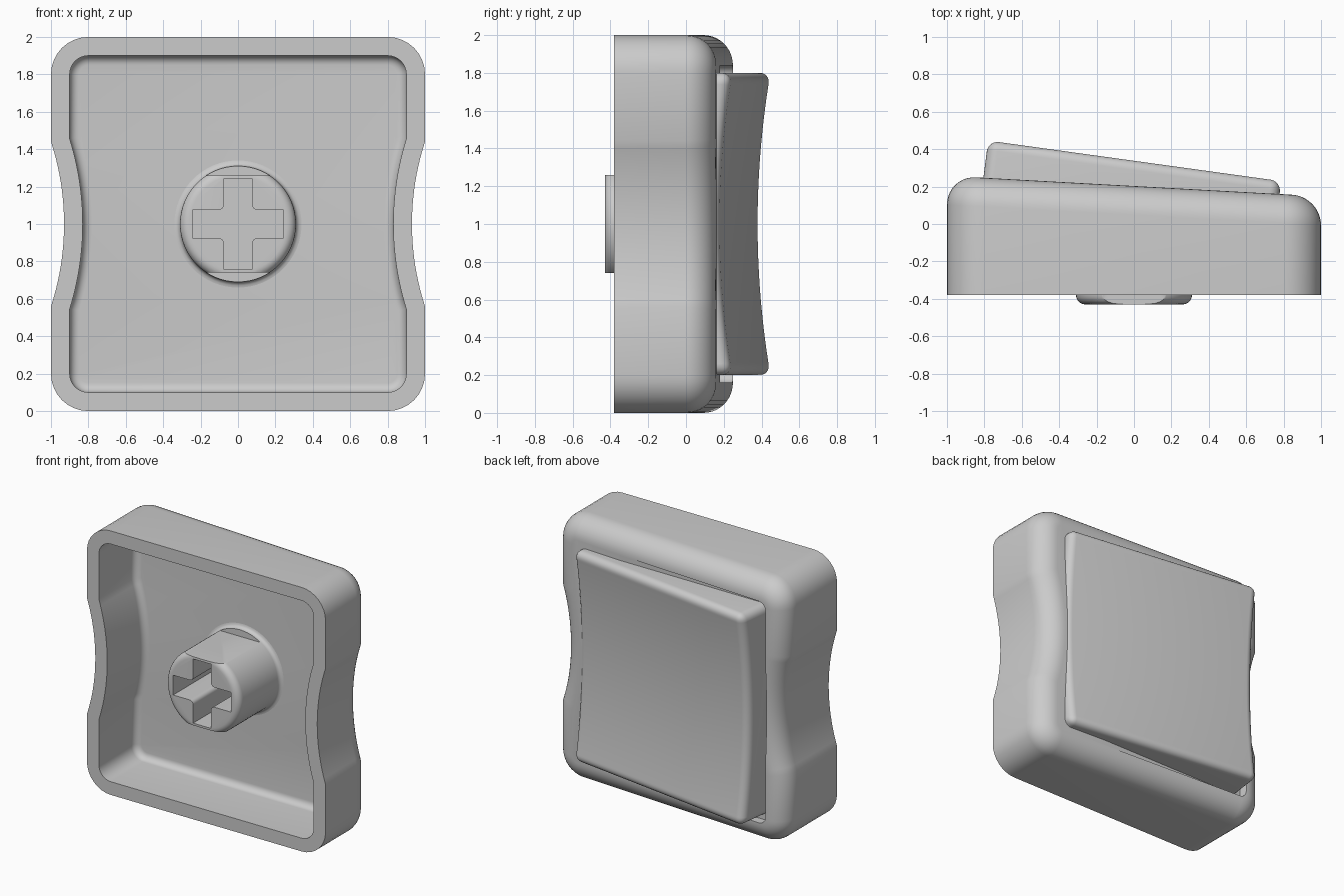
import bpy, bmesh, math
from math import sin, cos, pi, sqrt

if "Cube" in bpy.data.objects:
    bpy.data.objects.remove(bpy.data.objects["Cube"], do_unlink=True)

grey = bpy.data.materials.new("light_grey_plastic")
grey.use_nodes = True
GREY = (0.6, 0.6, 0.6, 1)
grey.diffuse_color = GREY
grey.node_tree.nodes["Principled BSDF"].inputs["Base Color"].default_value = GREY


def finish(bm, name):
    bmesh.ops.recalc_face_normals(bm, faces=bm.faces)
    mesh = bpy.data.meshes.new(name)
    bm.to_mesh(mesh)
    bm.free()
    mesh.materials.append(grey)
    obj = bpy.data.objects.new(name, mesh)
    bpy.context.collection.objects.link(obj)
    return obj


def select(obj):
    bpy.ops.object.select_all(action='DESELECT')
    obj.select_set(True)
    bpy.context.view_layer.objects.active = obj


def smooth(obj):
    select(obj)
    bpy.ops.object.shade_smooth_by_angle(angle=math.radians(32))


def loft(rings, name):
    """Join equal-length loops of points and cap both ends."""
    bm = bmesh.new()
    loops = [[bm.verts.new(p) for p in ring] for ring in rings]
    n = len(loops[0])
    for a, b in zip(loops, loops[1:]):
        for k in range(n):
            bm.faces.new((a[k], a[(k + 1) % n], b[(k + 1) % n], b[k]))
    bm.faces.new(loops[0])
    bm.faces.new(loops[-1])
    return finish(bm, name)


def prism(points, y0, y1, name):
    return loft([[(x, y, z) for x, z in points] for y in (y0, y1)], name)


def cut(obj, cutter):
    mod = obj.modifiers.new("cut", 'BOOLEAN')
    mod.operation, mod.solver, mod.object = 'DIFFERENCE', 'EXACT', cutter
    select(obj)
    bpy.ops.object.modifier_apply(modifier=mod.name)
    bpy.data.objects.remove(cutter, do_unlink=True)


def rounded_corners(half, r, steps=8):
    """Four arcs of a rounded square centred on z = 1, anticlockwise from +x +z."""
    c = half - r
    return [[(sx * c + r * cos(q * pi / 2 + t * pi / 2 / steps),
              1 + sz * c + r * sin(q * pi / 2 + t * pi / 2 / steps))
             for t in range(steps + 1)]
            for q, (sx, sz) in enumerate(((1, 1), (-1, 1), (-1, -1), (1, -1)))]


def body_outline(inset):
    """Rounded square with a shallow concave waist on both sides."""
    a, b, c, d = rounded_corners(1 - inset, max(0.2 - inset, 0.02))
    radius, centre = 1.42 + inset, 2.35
    h = math.asin(sqrt(radius ** 2 - (1.35 + inset) ** 2) / radius)
    angles = [h - 2 * h * k / 20 for k in range(21)]
    waist = [(centre - radius * cos(t), 1 + radius * sin(t)) for t in angles]
    left = [(-x, z) for x, z in waist]
    return a + b + left + c + d + waist[::-1]


# Hollow body: cavity floor, cavity wall, rim, outer wall, rounded sloping back
def slope(x):
    return 0.203 - 0.055 * x


rings = []
for k in range(7):
    t = pi / 2 * (1 - k / 6)
    rings.append([(x, 0.01 + 0.05 * sin(t), z)
                  for x, z in body_outline(0.1 + 0.05 * (1 - cos(t)))])
for inset in (0.1, 0):
    rings.append([(x, -0.38, z) for x, z in body_outline(inset)])
FILLET = 0.155
for k in range(11):
    t = pi / 2 * k / 10
    rings.append([(x, slope(x) - FILLET * (1 - sin(t)), z)
                  for x, z in body_outline(FILLET * (1 - cos(t)))])
body = loft(rings, "body_shell")

# Shallow recess around the raised plate
cut(body, prism(sum(rounded_corners(0.84, 0.06), []), 0.18, 0.6, "recess_cutter"))
smooth(body)

# Raised plate: scooped profile drawn along z, stretched across x, then sheared
bm = bmesh.new()
N = 24
profile = [(0.08, 0.2)]
for k in range(N + 1):
    s = 2 * k / N - 1
    profile.append((0.345 - 0.068 * (1 - s * s), 1 + 0.8 * s))
profile.append((0.08, 1.8))
ends = [[bm.verts.new((x, y if y < 0.1 else y - 0.136 * x, z)) for y, z in profile]
        for x in (-0.805, 0.79)]
bm.faces.new(ends[0])
bm.faces.new(ends[1])
for k in range(len(profile)):
    j = (k + 1) % len(profile)
    bm.faces.new((ends[0][k], ends[0][j], ends[1][j], ends[1][k]))
bmesh.ops.recalc_face_normals(bm, faces=bm.faces)
sharp = [e for e in bm.edges if e.calc_face_angle() > 0.6
         and max(v.co.y for v in e.verts) > 0.1]
bmesh.ops.bevel(bm, geom=sharp, offset=0.07, segments=6, profile=0.5,
                affect='EDGES', clamp_overlap=True)
for v in bm.verts:
    v.co.x += 0.13 * (v.co.y - 0.25)
smooth(finish(bm, "raised_plate"))

# Stem: turned post with rounded tip and flared foot
turned = [(0.31 - 0.05 * (1 - sin(t)), -0.38 - 0.05 * cos(t))
          for t in (pi / 2 * k / 6 for k in range(7))]
turned += [(0.34 - 0.03 * cos(t), 0.03 + 0.03 * sin(t))
           for t in (pi / 2 * k / 4 for k in range(5))]
turned.append((0.34, 0.08))
SIDES = 64
stem = loft([[(r * cos(2 * pi * k / SIDES), y, 1 + r * sin(2 * pi * k / SIDES))
              for k in range(SIDES)] for r, y in turned], "stem")

# Flats above and below the post
for side in (1, -1):
    lo, hi = 1 + side * 0.26, 1 + side * 0.5
    cut(stem, prism([(-0.5, lo), (0.5, lo), (0.5, hi), (-0.5, hi)],
                    -0.6, 0.025, "flat_cutter"))

# Cross socket with rounded inner corners
ARM, REACH, R = 0.075, 0.243, 0.03
quarter = [(REACH, ARM)]
quarter += [(ARM + R - R * sin(t), ARM + R - R * cos(t))
            for t in (pi / 2 * k / 5 for k in range(6))]
quarter.append((ARM, REACH))
cross = []
for q in range(4):
    c, s = round(cos(q * pi / 2)), round(sin(q * pi / 2))
    cross += [(c * x - s * z, 1 + s * x + c * z) for x, z in quarter]
cut(stem, prism(cross, -0.6, 0.055, "socket_cutter"))
smooth(stem)
